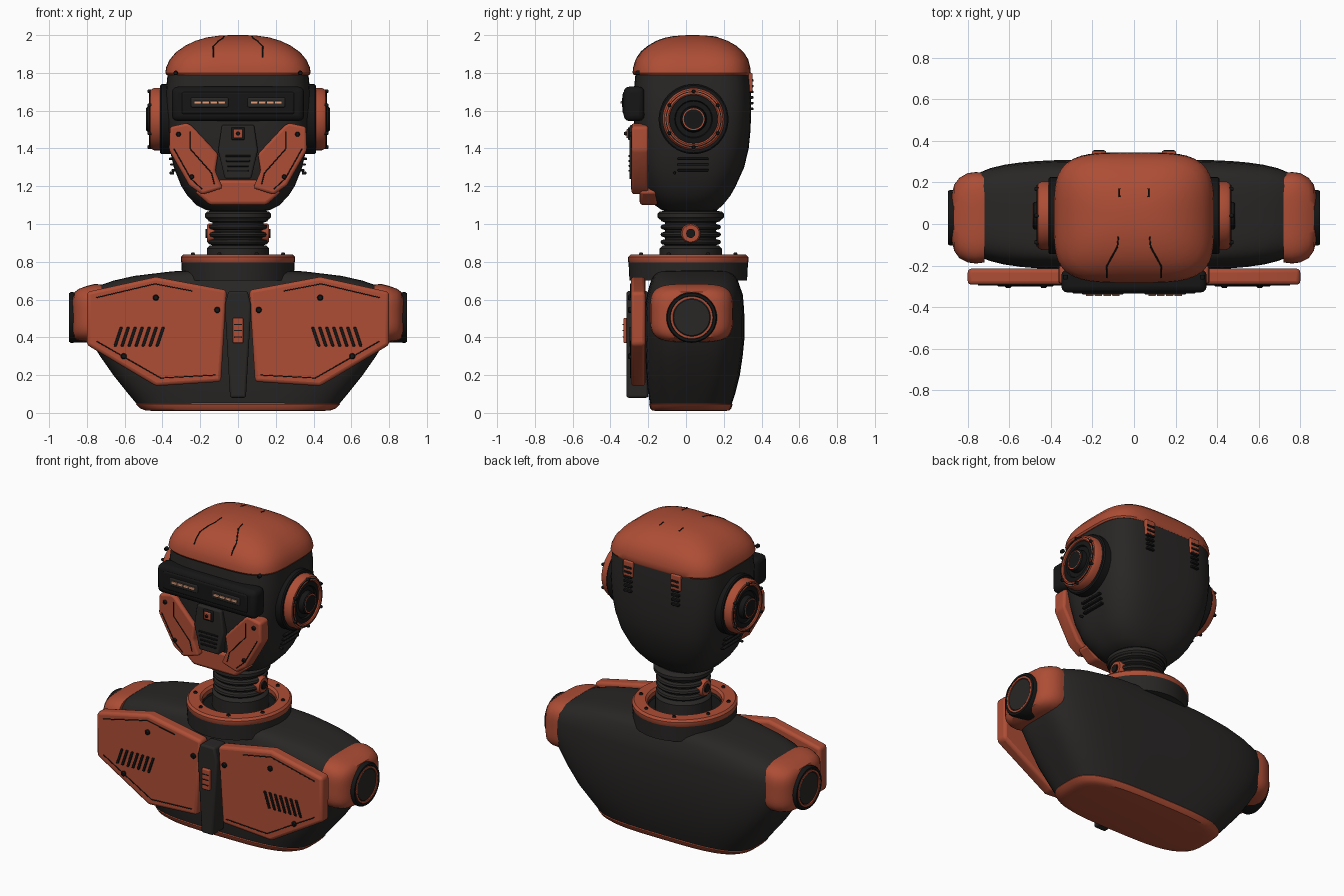
import bpy, bmesh, math
from mathutils import Vector


def material(name, rgb):
    m = bpy.data.materials.new(name)
    m.diffuse_color = (*rgb, 1)
    return m


ORANGE = material("orange_shell", (0.42, 0.075, 0.036))
DARK = material("dark_body", (0.022, 0.020, 0.019))
BLACK = material("black_trim", (0.008, 0.008, 0.008))
GLOW = material("light_strip", (0.80, 0.36, 0.2))


def finish(name, bm, mat, bevel=0.0, segs=3, angle=35):
    bmesh.ops.recalc_face_normals(bm, faces=bm.faces)
    me = bpy.data.meshes.new(name)
    bm.to_mesh(me)
    bm.free()
    me.materials.append(mat)
    ob = bpy.data.objects.new(name, me)
    bpy.context.collection.objects.link(ob)
    if bevel:
        b = ob.modifiers.new("bevel", 'BEVEL')
        b.width, b.segments = bevel, segs
    bpy.ops.object.select_all(action='DESELECT')
    ob.select_set(True)
    bpy.context.view_layer.objects.active = ob
    bpy.ops.object.shade_smooth_by_angle(angle=math.radians(angle))
    return ob


def skin(bm, rings, caps=True):
    n = len(rings[0])
    for r0, r1 in zip(rings, rings[1:]):
        for i in range(n):
            j = (i + 1) % n
            bm.faces.new((r0[i], r0[j], r1[j], r1[i]))
    if caps:
        bm.faces.new(rings[0])
        bm.faces.new(rings[-1])


def loft(name, sections, mat, axis='Z', n=72):
    """Superellipse sections (h, a0, a1, b0, b1, power) stacked along an axis."""
    bm, rings = bmesh.new(), []
    for h, a0, a1, b0, b1, p in sections:
        ring = []
        for i in range(n):
            t = 2 * math.pi * i / n
            c, s = math.cos(t), math.sin(t)
            k = (abs(c) ** p + abs(s) ** p) ** (-1 / p)
            a = (a0 + a1) / 2 + (a1 - a0) / 2 * c * k
            b = (b0 + b1) / 2 + (b1 - b0) / 2 * s * k
            ring.append(bm.verts.new((a, b, h) if axis == 'Z' else (h, a, b)))
        rings.append(ring)
    skin(bm, rings)
    return finish(name, bm, mat)


def lathe(name, profile, mat, centre, direction=(0, 0, 1), n=48, ring=False):
    """Spin (radius, height) points about a direction; ring closes the profile."""
    bm = bmesh.new()
    q = Vector(direction).to_track_quat('Z', 'Y')
    pts = profile + profile[:1] if ring else profile
    rings = [[bm.verts.new(Vector(centre) + q @ Vector((r * math.cos(2 * math.pi * i / n),
              r * math.sin(2 * math.pi * i / n), h))) for i in range(n)] for r, h in pts]
    skin(bm, rings, not ring)
    if ring:
        bmesh.ops.remove_doubles(bm, verts=bm.verts, dist=1e-5)
    return finish(name, bm, mat)


def plate(name, pts, y0, y1, mat, bevel=0.01, s=1):
    """Extrude an x,z outline from y0 to y1; s=-1 mirrors it in x."""
    bm = bmesh.new()
    skin(bm, [[bm.verts.new((s * x, y, z)) for x, z in pts] for y in (y0, y1)])
    return finish(name, bm, mat, bevel)


def box(name, lo, hi, mat, bevel=0.004):
    return plate(name, [(lo[0], lo[2]), (hi[0], lo[2]), (hi[0], hi[2]), (lo[0], hi[2])],
                 lo[1], hi[1], mat, bevel)


def seam(name, pts, r=0.004):
    cu = bpy.data.curves.new(name, 'CURVE')
    cu.dimensions, cu.bevel_depth, cu.bevel_resolution = '3D', r, 1
    sp = cu.splines.new('POLY')
    sp.points.add(len(pts) - 1)
    for p, c in zip(sp.points, pts):
        p.co = (*c, 1)
    cu.materials.append(BLACK)
    bpy.context.collection.objects.link(bpy.data.objects.new(name, cu))


def screw(name, x, y, z, direction=(0, -1, 0), r=0.016, mat=BLACK):
    lathe(name, [(r, -0.01), (r, 0.006), (r * .7, 0.012), (r * .3, 0.012), (r * .3, 0.006)],
          mat, (x, y, z), direction, 16)


# Torso and base plate
loft("torso", [(z, -x, x, y0, y1, p) for z, x, y0, y1, p in [
    (.04, .53, -.19, .24, 3.5), (.10, .58, -.20, .26, 3.6), (.20, .66, -.21, .285, 4),
    (.30, .73, -.215, .30, 4), (.40, .79, -.22, .31, 4), (.50, .825, -.22, .31, 4),
    (.58, .83, -.215, .305, 4), (.63, .805, -.205, .30, 4), (.67, .745, -.195, .285, 4),
    (.70, .66, -.185, .275, 3.8), (.725, .55, -.175, .26, 3.5), (.748, .36, -.16, .23, 3),
    (.76, .2, -.12, .18, 2.5)]], DARK)
loft("base_plate", [(z, -x, x, y0, y1, 3.5) for z, x, y0, y1 in [
    (.01, .44, -.155, .205), (.013, .49, -.18, .23), (.025, .52, -.19, .24),
    (.045, .54, -.195, .247), (.055, .535, -.19, .24)]], ORANGE)

# Collar
cy = 0.012
collar = [lathe("collar_base", [(.295, .70), (.30, .80), (.21, .80), (.205, .70)], DARK, (0, 0, 0), ring=True),
          lathe("collar_rim", [(.295, .79), (.302, .80), (.302, .825), (.29, .838), (.225, .838),
                               (.212, .825), (.212, .79)], ORANGE, (0, 0, 0), ring=True),
          lathe("collar_floor", [(.21, .74), (.21, .785)], BLACK, (0, 0, 0))]
for ob in collar:
    ob.scale.y, ob.location.y = 1.055, cy
for i in range(8):
    t = math.pi * (i + .5) / 4
    screw("collar_screw", .258 * math.cos(t), cy + .27 * math.sin(t), .836, (0, 0, 1), .011)

# Neck with bellows rings and side pivots
neck = [(.165, .76), (.165, .87), (.15, .885)]
for z in (.90, .94, .98, 1.02):
    neck += [(.135, z - .012), (.155, z - .006), (.16, z + .004), (.155, z + .014), (.135, z + .02)]
neck += [(.165, 1.025), (.175, 1.035), (.175, 1.055), (.165, 1.065), (.14, 1.07), (.14, 1.12)]
lathe("neck", neck, DARK, (0, .025, 0))
for s in (-1, 1):
    lathe("neck_pivot", [(.052, .10), (.052, .155), (.045, .165), (.027, .165), (.027, .158)],
          ORANGE, (0, .025, .95), (s, 0, 0), 24)
    lathe("neck_pivot_pin", [(.024, .14), (.024, .172)], BLACK, (0, .025, .95), (s, 0, 0), 20)

# Head and cap
loft("head", [(z, -x, x, y0, y1, p) for z, x, y0, y1, p in [
    (1.065, .13, -.10, .14, 2.5), (1.075, .17, -.13, .165, 2.6), (1.10, .22, -.165, .195, 2.8),
    (1.15, .268, -.20, .235, 3), (1.20, .30, -.225, .263, 3.2), (1.30, .34, -.252, .308, 3.4),
    (1.40, .362, -.266, .332, 3.6), (1.50, .376, -.274, .342, 3.8), (1.62, .382, -.277, .345, 4),
    (1.72, .380, -.275, .343, 4), (1.82, .37, -.265, .335, 4)]], DARK)
cap = loft("head_cap", [(z, -x, x, y0, y1, p) for z, x, y0, y1, p in [
    (1.79, .365, -.265, .325, 4), (1.79, .378, -.277, .338, 4), (1.80, .385, -.283, .343, 4),
    (1.83, .38, -.28, .34, 4), (1.87, .362, -.267, .33, 3.9), (1.91, .328, -.24, .305, 3.7),
    (1.945, .278, -.20, .265, 3.4), (1.97, .225, -.155, .22, 3.1), (1.988, .165, -.10, .17, 2.8),
    (1.997, .10, -.04, .11, 2.4), (2.0, .04, .01, .06, 2)]], ORANGE)

for s in (-1, 1):
    # Seams laid on the cap surface
    for pts in ([(.075, -.06), (.08, -.11), (.105, -.155), (.13, -.2), (.132, -.235), (.132, -.258)],
                [(.07, .13), (.07, .17)]):
        seam("cap_seam", [cap.ray_cast(Vector((s * x, y, 3)), Vector((0, 0, -1)))[1] for x, y in pts])
    screw("cap_screw", s * .33, -.255, 1.80, r=.012)

    # Ears
    c, d = (0, .04, 1.555), (s, 0, 0)
    lathe("ear_base", [(.185, .34), (.185, .405), (.178, .412)], BLACK, c, d)
    lathe("ear_ring", [(.165, .40), (.165, .445), (.155, .462), (.135, .47), (.128, .465), (.128, .40)],
          ORANGE, c, d, ring=True)
    lathe("ear_groove", [(.148, .45), (.148, .468), (.143, .47), (.143, .45)], BLACK, c, d, ring=True)
    lathe("ear_disc", [(.129, .40), (.129, .455), (.10, .46), (.095, .45), (.07, .45), (.066, .48),
                       (.06, .486), (.04, .486)], BLACK, c, d)
    lathe("ear_hub_ring", [(.058, .47), (.058, .488), (.052, .488), (.052, .47)], ORANGE, c, d, ring=True)
    for i in range(6):
        t = math.pi * (i + .5) / 3
        screw("ear_screw", s * .467, .04 + .148 * math.cos(t), 1.555 + .148 * math.sin(t), d, .01)

    # Side slits and back vents
    for i in range(3):
        z = 1.285 + i * .03
        x = s * (.338 + i * .007)
        box("side_slit", (x - .014, -.045, z - .006), (x + .014, .12, z + .006), BLACK)
    screw("side_screw", s * .35, -.06, 1.27, d, .008)
    box("back_vent_panel", (s * .168 - .034, .325, 1.70), (s * .168 + .034, .352, 1.80), ORANGE, .006)
    for i in range(6):
        z = 1.61 + i * .03
        box("back_vent_slit", (s * .168 - .027, .32, z - .007), (s * .168 + .027, .357, z + .007), BLACK)

    # Cheek plates
    plate("cheek_plate", [(.36, 1.515), (.27, 1.535), (.245, 1.52), (.105, 1.37), (.12, 1.28), (.08, 1.19),
                          (.19, 1.155), (.26, 1.205), (.365, 1.39)], -.288, -.20, ORANGE, .014, s)
    seam("cheek_seam", [(s * x, -.289, z) for x, z in
                        [(.255, 1.49), (.255, 1.40), (.14, 1.27), (.125, 1.21)]], .003)
    seam("cheek_edge_seam", [(s * x, -.289, z) for x, z in [(.34, 1.40), (.25, 1.24), (.19, 1.185)]], .003)
    for x, z in ((.315, 1.475), (.245, 1.25)):
        screw("cheek_screw", s * x, -.288, z, r=.013)

    # Eye strips
    box("eye_frame", (s * .15 - .10, -.34, 1.617), (s * .15 + .10, -.31, 1.67), DARK, .008)
    for i in range(4):
        x = s * .15 + (i - 1.5) * .042
        box("eye_light", (x - .018, -.346, 1.637), (x + .018, -.335, 1.65), GLOW, .002)

    # Chest plates with vents, seams and screws
    plate("chest_plate", [(.80, .64), (.435, .72), (.06, .65), (.09, .165), (.435, .142), (.80, .36)],
          -.292, -.215, ORANGE, .018, s)
    for i in range(7):
        x = .415 + i * .037
        plate("chest_vent", [(x - .028, .455), (x - .012, .455), (x + .022, .352), (x + .006, .352)],
              -.30, -.28, BLACK, .004, s)
    seam("chest_upper_seam", [(s * x, -.293, z) for x, z in [(.75, .61), (.44, .683), (.24, .645)]], .003)
    seam("chest_lower_seam", [(s * x, -.293, z) for x, z in [(.75, .38), (.41, .185), (.12, .20)]], .003)
    for x, z in ((.435, .61), (.11, .545), (.605, .30)):
        screw("chest_screw", s * x, -.295, z)

    # Shoulder caps and joints
    loft("shoulder_cap", [(s * h, a, b, e, f, 4) for h, a, b, e, f in [
        (.72, -.185, .245, .38, .68), (.76, -.19, .25, .375, .682), (.80, -.185, .245, .376, .672),
        (.84, -.165, .222, .382, .658), (.865, -.13, .19, .395, .64), (.875, -.09, .15, .42, .61)]],
        ORANGE, 'X')
    c = (0, .03, .505)
    lathe("shoulder_joint", [(.132, .80), (.134, .885), (.128, .895), (.115, .895), (.112, .888)], BLACK, c, d)
    lathe("shoulder_joint_ring", [(.112, .87), (.112, .896), (.10, .896), (.10, .87)], ORANGE, c, d, ring=True)
    lathe("shoulder_joint_disc", [(.10, .87), (.10, .889), (.095, .893)], DARK, c, d)

# Visor
visor = box("visor", (-.35, -.33, 1.545), (.35, -.22, 1.727), BLACK, .03)
box("visor_screen", (-.30, -.335, 1.58), (.30, -.30, 1.70), BLACK, .012)

# Chin, nose and mouth
plate("chin_plate", [(-.23, 1.17), (-.09, 1.235), (.09, 1.235), (.23, 1.17), (.15, 1.10), (-.15, 1.10)],
      -.245, -.15, ORANGE, .018)
plate("mouth_plate", [(-.085, 1.525), (.085, 1.525), (.105, 1.39), (.07, 1.24), (-.07, 1.24), (-.105, 1.39)],
      -.298, -.20, DARK, .01)
for i in range(4):
    w = .055 + .004 * i
    box("mouth_slit", (-w, -.305, 1.277 + i * .026), (w, -.28, 1.287 + i * .026), BLACK, .003)
box("nose_sensor_frame", (-.035, -.308, 1.445), (.035, -.28, 1.512), BLACK, .006)
box("nose_sensor", (-.024, -.316, 1.455), (.024, -.29, 1.502), ORANGE, .005)
screw("nose_sensor_dot", 0, -.315, 1.479, r=.01)

# Sternum strip and badge
plate("sternum", [(-.05, .645), (.05, .645), (.07, .57), (.042, .08), (-.042, .08), (-.07, .57)],
      -.315, -.20, DARK, .012)
box("sternum_badge", (-.028, -.332, .37), (.028, -.30, .502), ORANGE, .006)
for i in range(3):
    box("badge_groove", (-.022, -.335, .40 + i * .033), (.022, -.32, .405 + i * .033), BLACK, .001)
